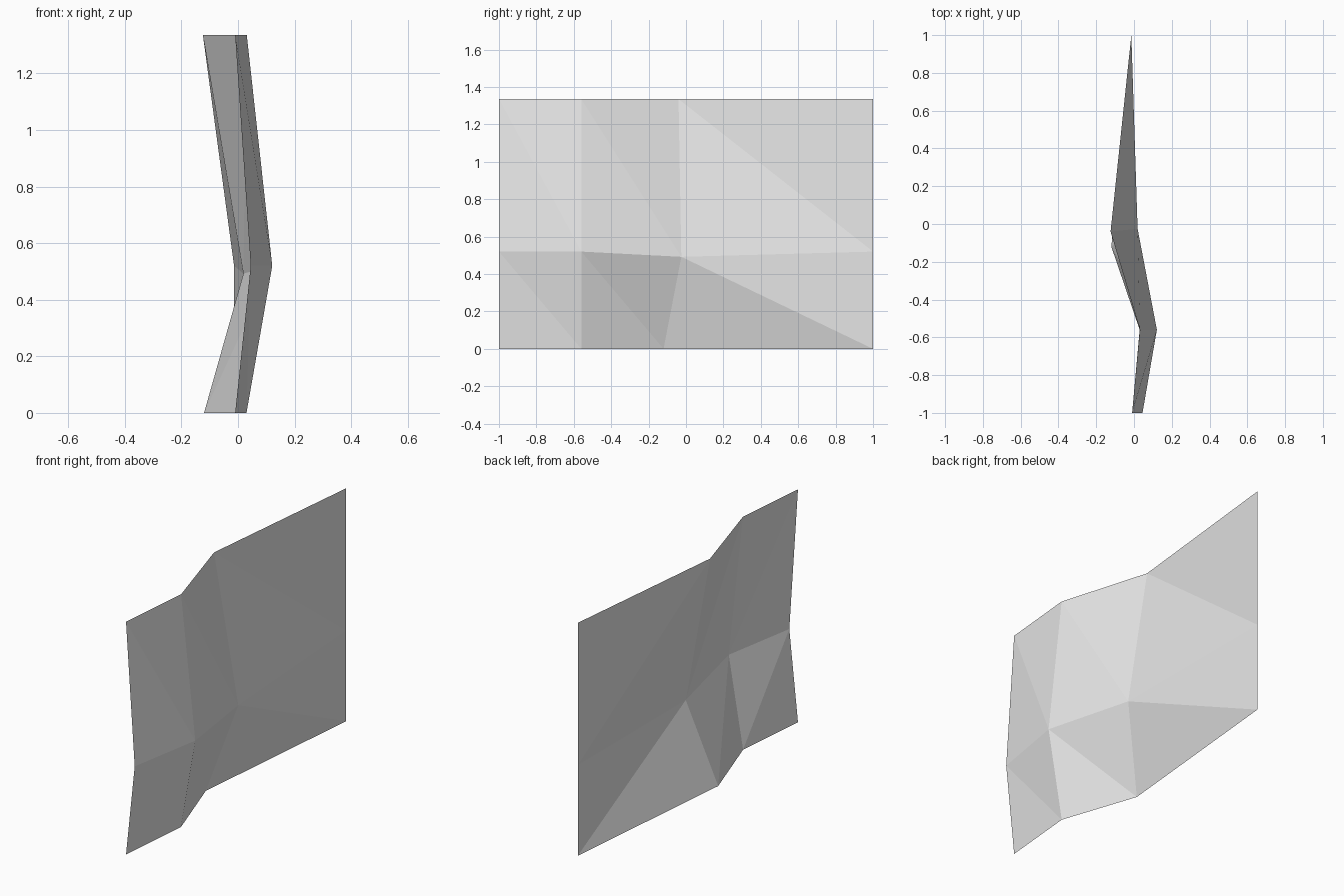
import bpy
import bmesh

cube = bpy.data.objects.get("Cube")
if cube:
    bpy.data.objects.remove(cube, do_unlink=True)

# Plain grey sheet material
grey = bpy.data.materials.new("light_grey")
grey.use_nodes = True
colour = (0.8, 0.8, 0.8, 1)
grey.diffuse_color = colour
grey.node_tree.nodes["Principled BSDF"].inputs["Base Color"].default_value = colour

# Bottom edge, horizontal crease and top edge of the folded sheet
bottom = [(-0.01, -1, 0), (0.03, -0.56, 0), (-0.12, -0.12, 0), (-0.014, 1, 0)]
crease = [(0.045, -1, 0.52), (0.121, -0.56, 0.52), (0.019, -0.025, 0.492), (-0.014, 1, 0.52)]
top = [(-0.01, -1, 1.335), (0.031, -0.56, 1.335), (-0.124, -0.04, 1.335), (-0.014, 1, 1.335)]

# Bridge neighbouring rows, folding each panel along its falling diagonal
bm = bmesh.new()
rows = [[bm.verts.new(p) for p in row] for row in (bottom, crease, top)]
for low, high in zip(rows, rows[1:]):
    for i in range(len(low) - 1):
        bm.faces.new((low[i], low[i + 1], high[i]))
        bm.faces.new((low[i + 1], high[i + 1], high[i]))

mesh = bpy.data.meshes.new("folded_sheet")
bm.to_mesh(mesh)
bm.free()
mesh.materials.append(grey)
sheet = bpy.data.objects.new("folded_sheet", mesh)
bpy.context.collection.objects.link(sheet)
